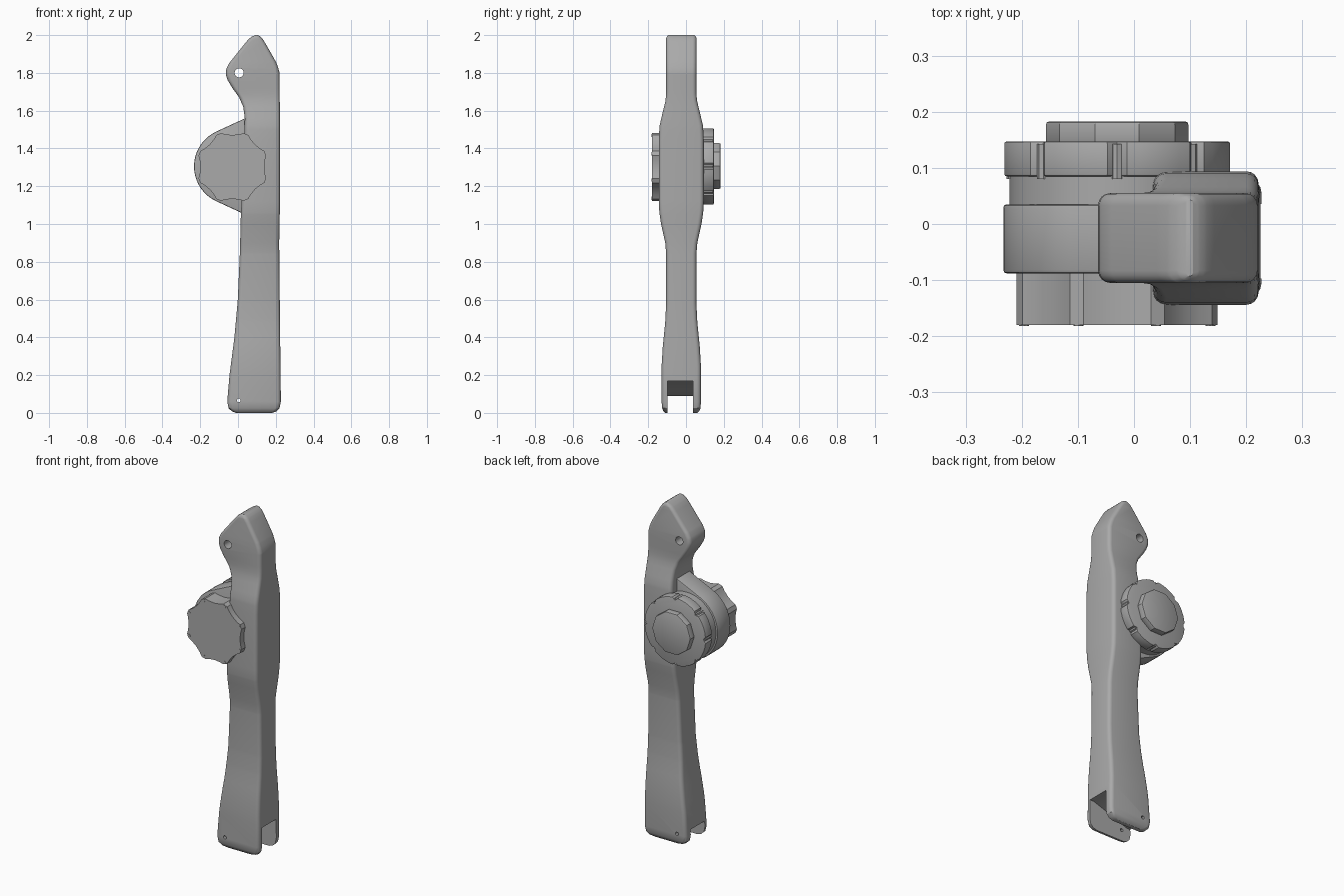
import bpy, bmesh, math
from mathutils import Vector

if "Cube" in bpy.data.objects:
    bpy.data.objects.remove(bpy.data.objects["Cube"])

CX, CZ = -0.03, 1.305          # motor axis, running along y

grey = bpy.data.materials.new("grey plastic")
grey.diffuse_color = (0.40, 0.40, 0.40, 1)
grey.use_nodes = True
grey.node_tree.nodes["Principled BSDF"].inputs["Base Color"].default_value = grey.diffuse_color


def finish(name, bm, angle=30):
    bmesh.ops.recalc_face_normals(bm, faces=bm.faces)
    me = bpy.data.meshes.new(name)
    bm.to_mesh(me)
    bm.free()
    ob = bpy.data.objects.new(name, me)
    bpy.context.collection.objects.link(ob)
    me.materials.append(grey)
    bpy.ops.object.select_all(action='DESELECT')
    ob.select_set(True)
    bpy.context.view_layer.objects.active = ob
    bpy.ops.object.shade_smooth_by_angle(angle=math.radians(angle))
    return ob


def prism(name, pts, y0, y1, bevel=0):
    """Extrude an (x, z) outline from y0 to y1."""
    bm = bmesh.new()
    f = bm.faces.new([bm.verts.new((x, y0, z)) for x, z in pts])
    r = bmesh.ops.extrude_face_region(bm, geom=[f])
    bmesh.ops.translate(bm, vec=(0, y1 - y0, 0),
                        verts=[v for v in r["geom"] if isinstance(v, bmesh.types.BMVert)])
    if bevel:
        caps = [e for e in bm.edges if abs(e.verts[0].co.y - e.verts[1].co.y) < 1e-6]
        bmesh.ops.bevel(bm, geom=caps, offset=bevel, segments=2, affect='EDGES', profile=0.5)
    return finish(name, bm)


def arc(x, z, r, a0, a1, n):
    return [(x + r * math.cos(math.radians(a0 + (a1 - a0) * i / n)),
             z + r * math.sin(math.radians(a0 + (a1 - a0) * i / n))) for i in range(n + 1)]


def circle(x, z, r, n):
    return arc(x, z, r, 0, 360, n)[:-1]


def cut(target, cutter):
    cutter.hide_render = True
    m = target.modifiers.new("cut", 'BOOLEAN')
    m.object, m.solver = cutter, 'EXACT'
    bpy.ops.object.select_all(action='DESELECT')
    target.select_set(True)
    bpy.context.view_layer.objects.active = target
    bpy.ops.object.modifier_apply(modifier=m.name)
    bpy.data.objects.remove(cutter)
    bpy.ops.object.shade_smooth_by_angle(angle=math.radians(30))


def lerp(table, z):
    for (z0, a), (z1, b) in zip(table, table[1:]):
        if z <= z1:
            return a + (b - a) * max(0, z - z0) / (z1 - z0)
    return table[-1][1]


# Arm: rounded rectangles lofted along z
left = [(0, -.01), (.008, -.032), (.025, -.05), (.06, -.057), (.2, -.045), (.4, -.019),
        (.6, -.001), (.85, .010), (1.05, .015), (1.3, .03), (1.56, .036), (1.62, .028),
        (1.67, .006), (1.72, -.03), (1.76, -.054), (1.79, -.064), (1.82, -.062),
        (1.85, -.048), (1.96, .04), (1.98, .057), (1.993, .075), (2, .092)]
right = [(0, .18), (.008, .204), (.025, .22), (.06, .227), (.5, .222), (.9, .218),
         (1.1, .222), (1.5, .222), (1.8, .22), (1.83, .212), (1.86, .2), (1.96, .143),
         (1.98, .13), (1.993, .117), (2, .105)]
half = [(0, .085), (.008, .094), (.025, .102), (.06, .104), (.25, .104), (.35, .098),
        (.48, .085), (.58, .08), (.84, .08), (.9, .085), (1.0, .107), (1.06, .116),
        (1.12, .119), (1.45, .119), (1.52, .115), (1.58, .101), (1.65, .084),
        (1.69, .08), (1.985, .08), (1.995, .075), (2, .068)]
bm = bmesh.new()
prev = None
for z in sorted({z for t in (left, right, half) for z, _ in t}):
    x0, x1, h = lerp(left, z), lerp(right, z), lerp(half, z)
    r = min(.022, (x1 - x0) * .45)
    ring = []
    for x, y, a in ((x1 - r, h - r, 0), (x0 + r, h - r, 90),
                    (x0 + r, r - h, 180), (x1 - r, r - h, 270)):
        ring += [bm.verts.new((px, py - .025, z)) for px, py in arc(x, y, r, a, a + 90, 4)]
    if prev:
        n = len(ring)
        for i in range(n):
            bm.faces.new((prev[i], prev[(i + 1) % n], ring[(i + 1) % n], ring[i]))
    else:
        bm.faces.new(ring[::-1])
    prev = ring
bm.faces.new(prev)
arm = finish("arm", bm)

# Forked foot with a stepped sloping roof, plus pivot and pin holes
cut(arm, prism("slot_cutter", [(-.2, -.1), (.4, -.1), (.4, .17), (.2, .17), (.05, .12), (-.03, .09), (-.2, .09)],
               -.097, .036))
cut(arm, prism("pivot_cutter", circle(.006, 1.8, .024, 20), -.4, .4))
cut(arm, prism("pin_cutter", circle(.004, .066, .010, 12), -.4, .4))

# Motor housing that blends into the arm
prism("motor_housing", arc(CX, CZ, .203, 115, 245, 18) + [(.06, 1.04), (.06, 1.57)],
      -.088, .035, .006)

# Rear flange with bolt notches on its rim
flange = []
for k in range(8):
    a = 45 * k
    flange += arc(CX, CZ, .202, a + 5, a + 40, 5)
    flange.append((CX + .187 * math.cos(math.radians(a + 45)),
                   CZ + .187 * math.sin(math.radians(a + 45))))
prism("rear_flange", flange, .085, .147, .004)
prism("motor_drum", circle(CX, CZ, .192, 40), -.08, .09)

# Scalloped front cover: eight corners with shallow hollows between them
cover = []
for k in range(8):
    for d, r in ((-4, .189), (4, .189), (11, .176), (22.5, .169), (34, .176)):
        a = math.radians(22.5 + 45 * k + d)
        cover.append((CX + r * math.cos(a), CZ - .003 + r * math.sin(a)))
prism("front_cover", cover, -.18, -.075)

# Rear cap
cap = prism("rear_cap", circle(CX, CZ + .002, .127, 10), .14, .183, .006)

# Bolts around the cover and the flange
for k in range(8):
    a = math.radians(22.5 + 45 * k)
    prism("cover_bolt", circle(CX + .18 * math.cos(a), CZ - .003 + .18 * math.sin(a), .009, 8),
          -.182, -.17)
    a = math.radians(45 * k)
    prism("flange_bolt", circle(CX + .186 * math.cos(a), CZ + .186 * math.sin(a), .011, 8),
          .08, .143)
